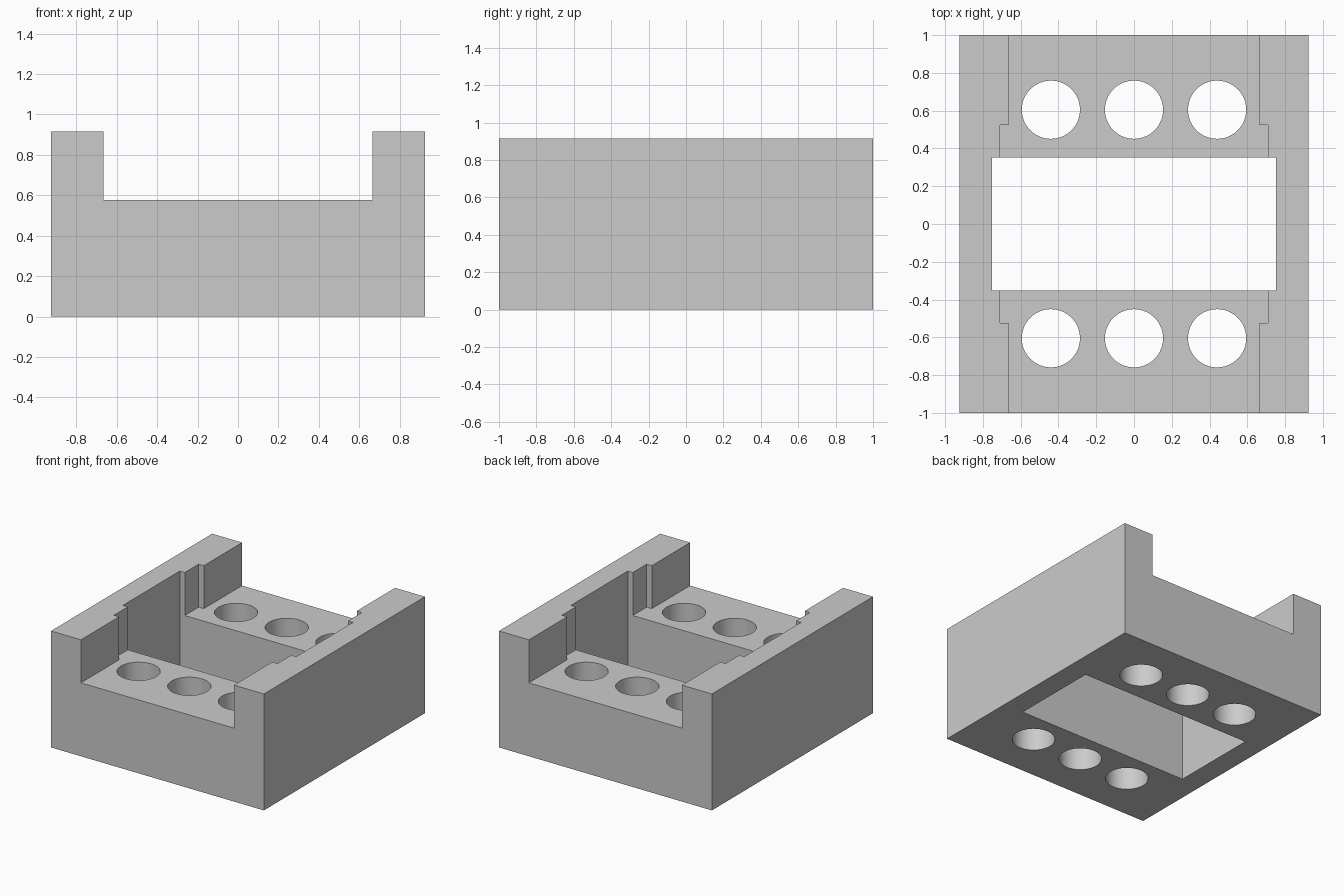
import bpy
import bmesh

if "Cube" in bpy.data.objects:
    bpy.data.objects.remove(bpy.data.objects["Cube"], do_unlink=True)

HEIGHT, FLOOR = 0.915, 0.577
HALF_X, HALF_Y = 0.925, 1.0

grey = bpy.data.materials.new("light grey")
grey.use_nodes = True
colour = (0.6, 0.6, 0.6, 1)
grey.diffuse_color = colour
grey.node_tree.nodes["Principled BSDF"].inputs["Base Color"].default_value = colour


def prism(name, outline, z0, z1):
    """Extrude a counter-clockwise outline from z0 to z1."""
    bm = bmesh.new()
    face = bm.faces.new([bm.verts.new((x, y, z0)) for x, y in outline])
    new = bmesh.ops.extrude_face_region(bm, geom=[face])["geom"]
    top = [v for v in new if isinstance(v, bmesh.types.BMVert)]
    bmesh.ops.translate(bm, vec=(0, 0, z1 - z0), verts=top)
    bmesh.ops.recalc_face_normals(bm, faces=bm.faces)
    mesh = bpy.data.meshes.new(name)
    bm.to_mesh(mesh)
    bm.free()
    mesh.materials.append(grey)
    obj = bpy.data.objects.new(name, mesh)
    bpy.context.collection.objects.link(obj)
    return obj


def rectangle(x, y):
    return [(-x, -y), (x, -y), (x, y), (-x, y)]


# Solid block
block = prism("holder_block", rectangle(HALF_X, HALF_Y), 0, HEIGHT)

# Stepped channel along y, mirrored from one side
side = [(0.665, -1.2), (0.665, -0.525), (0.71, -0.525),
        (0.71, 0.525), (0.665, 0.525), (0.665, 1.2)]
channel = side + [(-x, y) for x, y in reversed(side)]
cutters = [prism("channel_cutter", channel, FLOOR, HEIGHT + 0.2)]

# Central window through the full height
cutters.append(prism("window_cutter", rectangle(0.753, 0.353), -0.2, HEIGHT + 0.3))

# Two rows of round through holes
for x in (-0.44, 0, 0.44):
    for y in (-0.605, 0.605):
        bpy.ops.mesh.primitive_cylinder_add(
            vertices=64, radius=0.154, depth=3, location=(x, y, 0))
        hole = bpy.context.object
        hole.name = "hole_cutter"
        hole.data.materials.append(grey)
        cutters.append(hole)

# Cut the block, then discard the cutters
bpy.context.view_layer.objects.active = block
for cutter in cutters:
    cutter.hide_render = True
    cut = block.modifiers.new("cut", "BOOLEAN")
    cut.operation, cut.solver, cut.object = "DIFFERENCE", "EXACT", cutter
    bpy.ops.object.modifier_apply(modifier=cut.name)
    bpy.data.objects.remove(cutter, do_unlink=True)

# Smooth hole walls with crisp edges
bpy.ops.object.select_all(action="DESELECT")
block.select_set(True)
bpy.ops.object.shade_smooth_by_angle()
